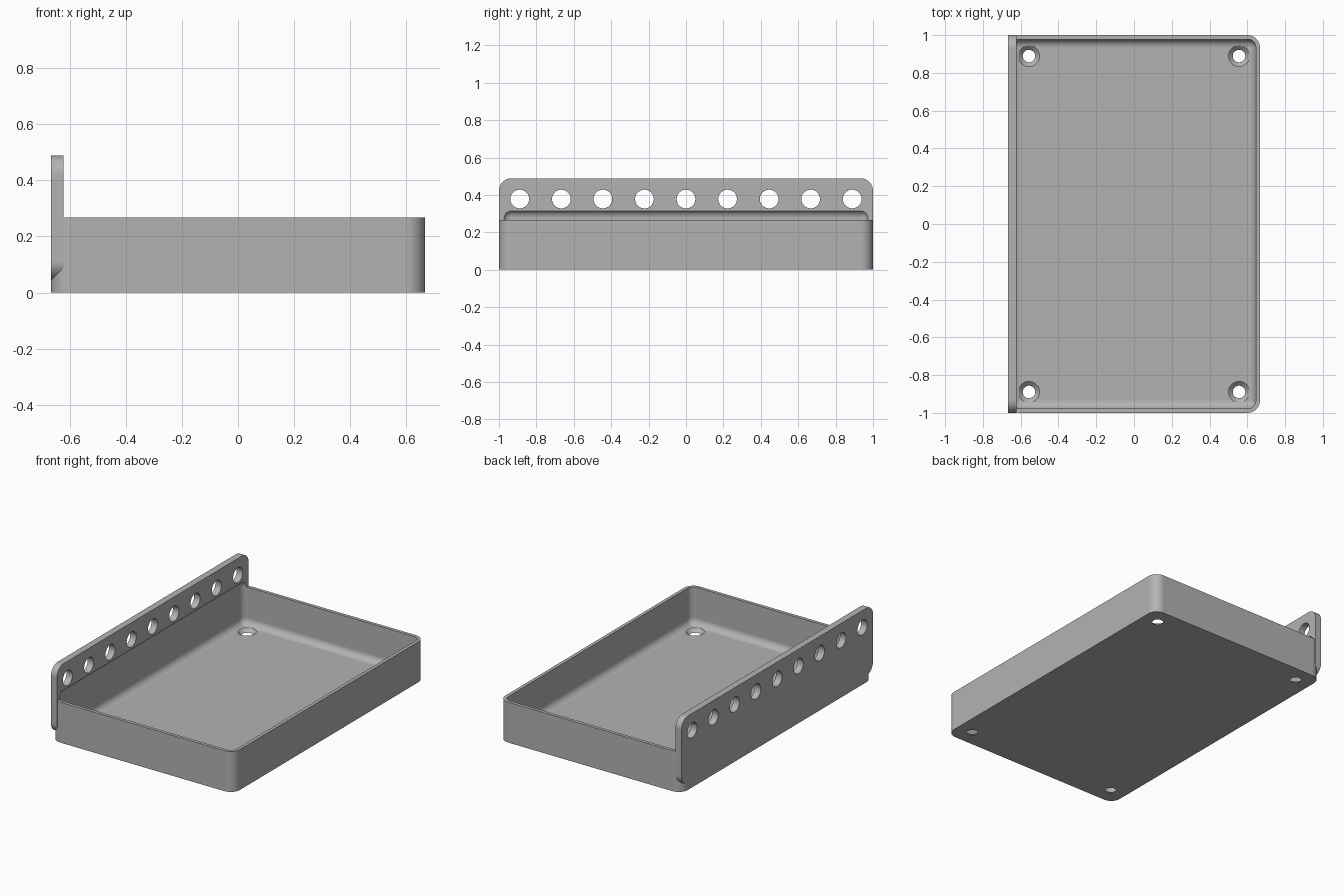
import bpy, bmesh
from math import radians
from mathutils import Matrix, Vector

if "Cube" in bpy.data.objects:
    bpy.data.objects.remove(bpy.data.objects["Cube"])

W, L, H = 0.667, 1.0, 0.267      # half width, half length, tray height
WALL, PLATE = 0.022, 0.044       # wall and bracket thickness
R = 0.067                        # outer corner radius
PLATE_Z = (0.044, 0.489)

grey = bpy.data.materials.new("plain grey")
grey.use_nodes = True
colour = (0.45, 0.45, 0.45, 1)
grey.diffuse_color = colour
grey.node_tree.nodes["Principled BSDF"].inputs["Base Color"].default_value = colour


def make_object(name, bm):
    mesh = bpy.data.meshes.new(name)
    bm.to_mesh(mesh)
    bm.free()
    mesh.materials.append(grey)
    obj = bpy.data.objects.new(name, mesh)
    bpy.context.collection.objects.link(obj)
    return obj


def rounded_box(name, low, high, radius, axes="xyz", segments=10):
    """Box whose edges running along the given axes are rounded."""
    low, high = Vector(low), Vector(high)
    bm = bmesh.new()
    bmesh.ops.create_cube(bm, size=1)
    bmesh.ops.scale(bm, vec=high - low, verts=bm.verts)
    bmesh.ops.translate(bm, vec=(low + high) / 2, verts=bm.verts)
    edges = [e for e in bm.edges
             if any(abs(getattr(e.verts[0].co - e.verts[1].co, a)) > 1e-4 for a in axes)]
    bmesh.ops.bevel(bm, geom=edges, offset=radius, segments=segments,
                    profile=0.5, affect="EDGES", clamp_overlap=True)
    return make_object(name, bm)


def cylinders(name, pieces, segments=32):
    """Separate cones, each given as matrix, bottom radius, top radius, depth."""
    bm = bmesh.new()
    for matrix, r1, r2, depth in pieces:
        bmesh.ops.create_cone(bm, cap_ends=True, segments=segments, radius1=r1,
                              radius2=r2, depth=depth, matrix=matrix)
    return make_object(name, bm)


def combine(target, tool, operation):
    mod = target.modifiers.new(operation, "BOOLEAN")
    mod.operation, mod.object, mod.solver = operation, tool, "EXACT"
    bpy.context.view_layer.objects.active = target
    bpy.ops.object.modifier_apply(modifier=mod.name)
    bpy.data.objects.remove(tool)


# Tray body with the upright mounting plate on its right side
tray = rounded_box("tray_with_mounting_plate", (-W, -L, 0), (W, L, H), R, "z")
plate = rounded_box("mounting_plate", (-W, -L, PLATE_Z[0]),
                    (-W + PLATE, L, PLATE_Z[1]), R, "x")
combine(tray, plate, "UNION")

# Hollow with filleted edges, reaching slightly up into the plate
hollow = rounded_box("hollow", (-W + WALL, -L + WALL, WALL),
                     (W - WALL, L - WALL, 0.32), 0.044)
combine(tray, hollow, "DIFFERENCE")

# Countersunk screw holes in the floor corners
spots = [(x, y) for x in (-0.556, 0.556) for y in (-0.889, 0.889)]
for name, r1, r2, z, depth in (("screw_holes", 0.029, 0.029, 0, 0.1),
                               ("countersinks", 0.029, 0.056, 0.009, 0.026),
                               ("head_clearance", 0.056, 0.056, 0.072, 0.1)):
    holes = cylinders(name, [(Matrix.Translation((x, y, z)), r1, r2, depth)
                             for x, y in spots])
    combine(tray, holes, "DIFFERENCE")

# Row of holes along the plate
turn = Matrix.Rotation(radians(90), 4, "Y")
row = cylinders("plate_holes", [(Matrix.Translation((-W, i * 0.2222, 0.378)) @ turn,
                                 0.05, 0.05, 0.2) for i in range(-4, 5)])
combine(tray, row, "DIFFERENCE")

# Smooth fillets, crisp edges, flat panels
bpy.ops.object.select_all(action="DESELECT")
tray.select_set(True)
bpy.context.view_layer.objects.active = tray
bpy.ops.object.shade_smooth_by_angle(angle=radians(25))
flat = tray.modifiers.new("flat panels", "WEIGHTED_NORMAL")
flat.keep_sharp = True
